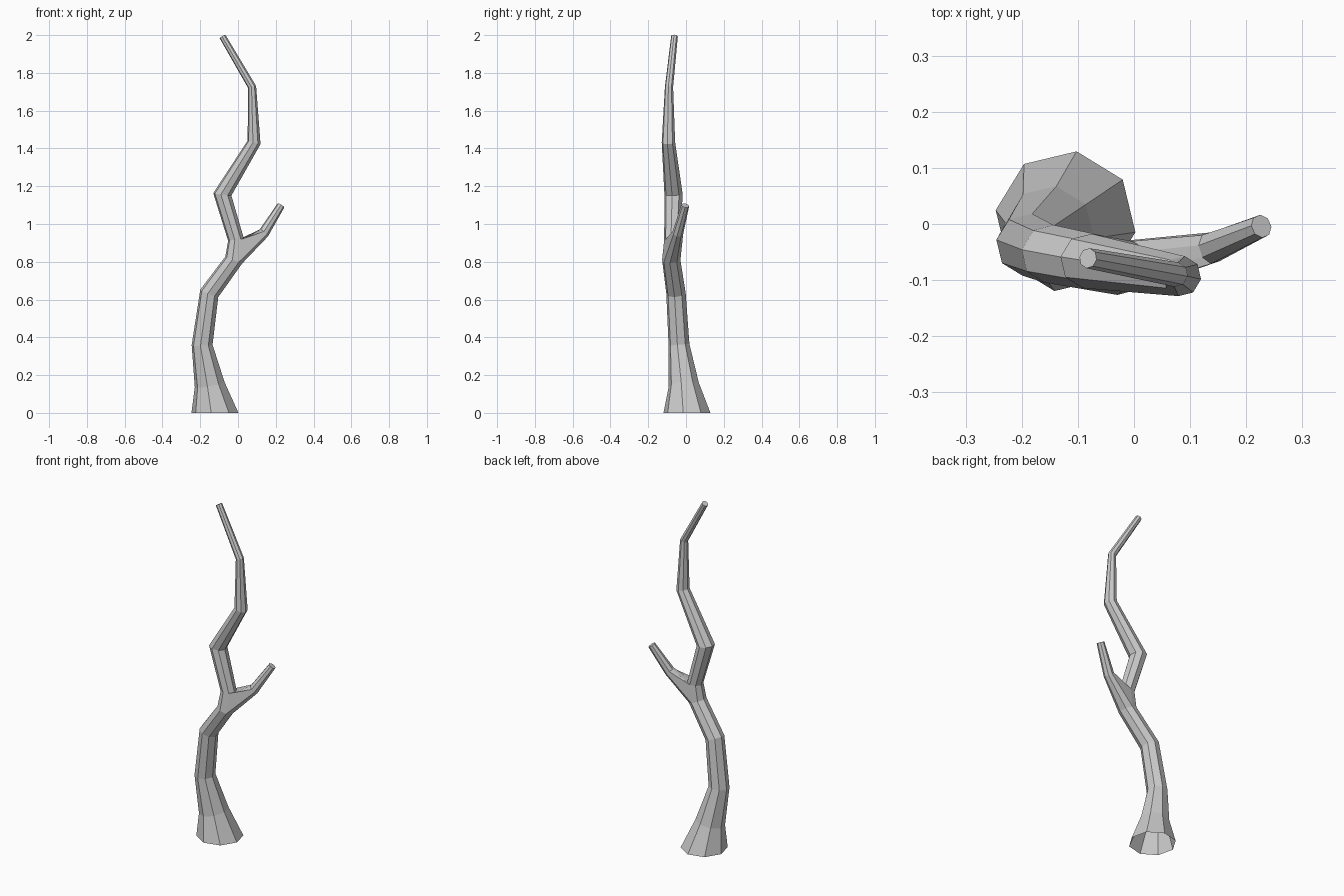
import bpy, bmesh
from math import sin, cos, radians
from mathutils import Vector

if "Cube" in bpy.data.objects:
    bpy.data.objects.remove(bpy.data.objects["Cube"])

SIDES = 8
bm = bmesh.new()


def tangents(pts):
    """Bisecting direction at every path point."""
    out = []
    for i, p in enumerate(pts):
        a = (p - pts[i - 1]).normalized() if i > 0 else Vector()
        b = (pts[i + 1] - p).normalized() if i < len(pts) - 1 else Vector()
        out.append((a + b).normalized())
    return out


def ring(c, u, v, r, offset):
    angles = [radians(offset + 360 * k / SIDES) for k in range(SIDES)]
    return [bm.verts.new(c + r * (u * cos(a) + v * sin(a))) for a in angles]


def bridge(a, b):
    return [bm.faces.new((a[k], a[(k + 1) % SIDES], b[(k + 1) % SIDES], b[k]))
            for k in range(SIDES)]


# Trunk: x, y, z, radius along the path
trunk = [(-0.122, 0.005, 0, 0.126), (-0.15, -0.012, 0.15, 0.081),
         (-0.19, -0.037, 0.36, 0.056), (-0.152, -0.053, 0.633, 0.052),
         (-0.022, -0.078, 0.81, 0.049), (-0.01, -0.073, 0.915, 0.043),
         (-0.083, -0.066, 1.157, 0.049), (0.085, -0.093, 1.432, 0.036),
         (0.075, -0.09, 1.725, 0.022), (-0.082, -0.061, 1.993, 0.018)]
pts = [Vector(t[:3]) for t in trunk]
dirs = tangents(pts)
dirs[0] = Vector((0, 0, 1))
rings = []
for p, d, t in zip(pts, dirs, trunk):
    q = Vector((0, 0, 1)).rotation_difference(d)
    rings.append(ring(p, q @ Vector((1, 0, 0)), q @ Vector((0, 1, 0)), t[3], -54))
sections = [bridge(a, b) for a, b in zip(rings, rings[1:])]
bm.faces.new(rings[-1])

# Fork: open three faces of one section and grow the branch from the hole
bmesh.ops.delete(bm, geom=sections[4][:3], context='FACES')
prev = rings[4][:4] + rings[5][3::-1]
branch = [(0.137, -0.043, 0.953, 0.029), (0.227, -0.004, 1.098, 0.021)]
bdirs = tangents([Vector((0, -0.075, 0.85))] + [Vector(b[:3]) for b in branch])[1:]
for b, d in zip(branch, bdirs):
    u = Vector((0, 0, 1)).cross(d).normalized()
    new = ring(Vector(b[:3]), u, d.cross(u), b[3], 202.5)
    bridge(prev, new)
    prev = new
bm.faces.new(prev)

mesh = bpy.data.meshes.new("tree_trunk")
bm.to_mesh(mesh)
bm.free()
obj = bpy.data.objects.new("tree_trunk", mesh)
bpy.context.collection.objects.link(obj)
